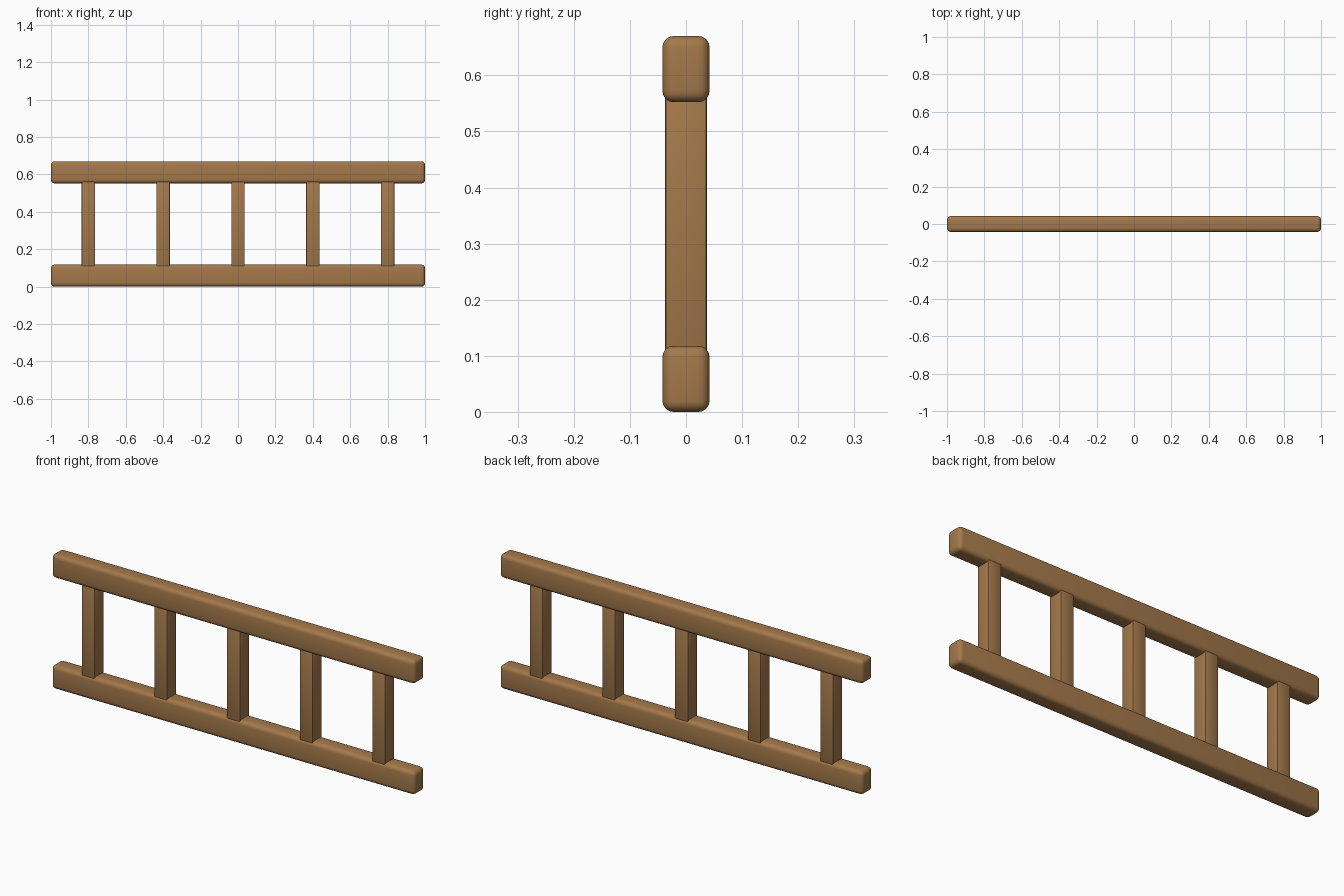
import bpy

if "Cube" in bpy.data.objects:
    bpy.data.objects.remove(bpy.data.objects["Cube"])

wood = bpy.data.materials.new("warm_wood")
wood.diffuse_color = (0.37, 0.19, 0.07, 1.0)
wood.use_nodes = True
wood.node_tree.nodes["Principled BSDF"].inputs["Base Color"].default_value = wood.diffuse_color


def beam(name, size, centre, radius, segments):
    """Box with rounded edges."""
    bpy.ops.mesh.primitive_cube_add(size=1, location=centre)
    ob = bpy.context.object
    ob.name = name
    ob.scale = size
    bpy.ops.object.transform_apply(location=False, rotation=False, scale=True)
    bevel = ob.modifiers.new("rounded_edges", 'BEVEL')
    bevel.width = radius
    bevel.segments = segments
    bpy.ops.object.modifier_apply(modifier=bevel.name)
    ob.data.materials.append(wood)
    bpy.ops.object.shade_smooth_by_angle(angle=0.6)
    return ob


# Horizontal rails
beam("bottom_rail", (2.0, 0.084, 0.118), (0, 0, 0.06), 0.02, 4).location.z = 0.059
beam("top_rail", (2.0, 0.084, 0.118), (0, 0, 0.611), 0.02, 4)

# Upright balusters, ends sunk slightly into the rails
for i in range(5):
    beam(f"baluster_{i + 1}", (0.072, 0.074, 0.47), (-0.8 + 0.4 * i, 0, 0.335), 0.005, 2)
